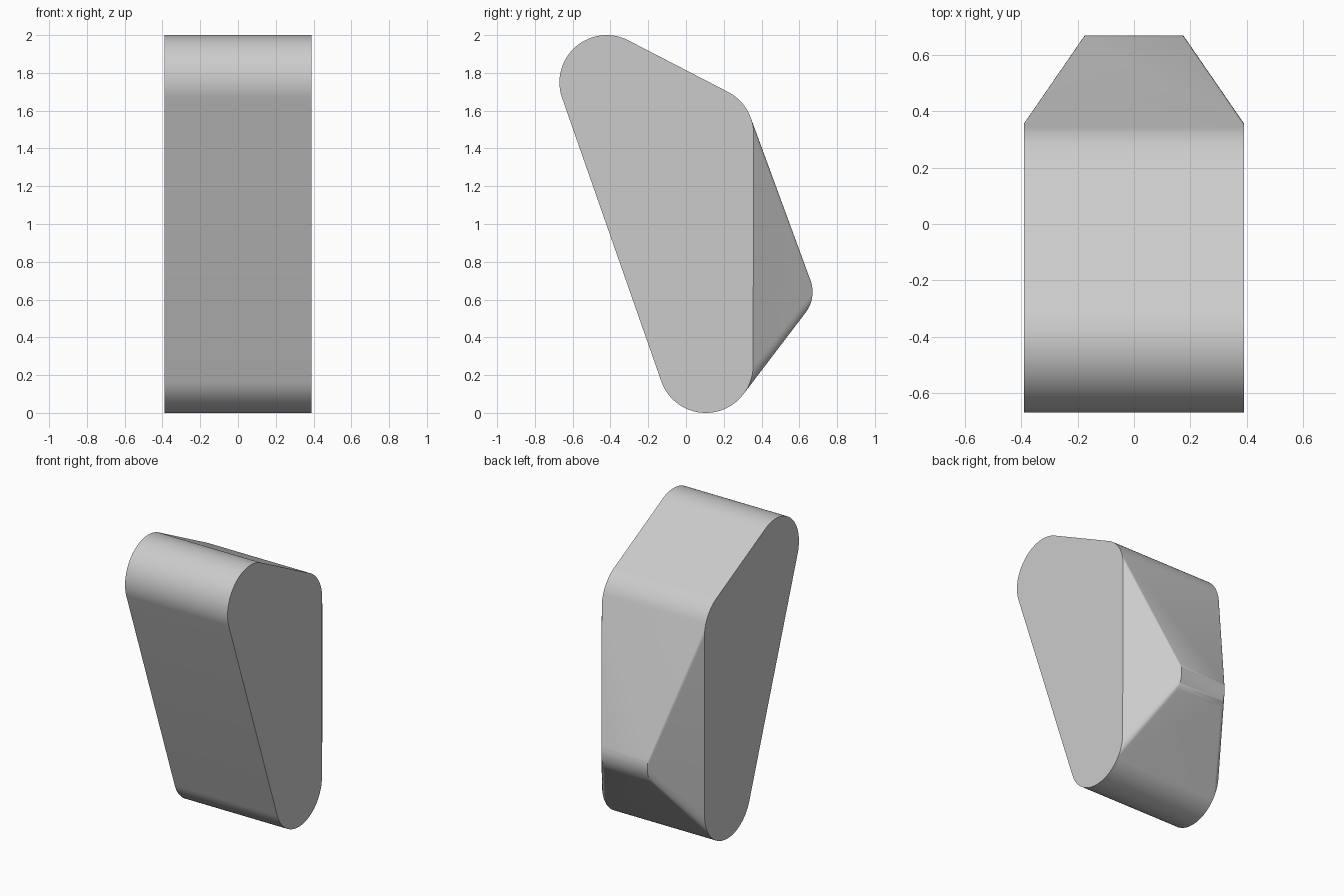
import bpy, bmesh, math

if "Cube" in bpy.data.objects:
    bpy.data.objects.remove(bpy.data.objects["Cube"])

SEG = 96
HALF_WIDTH = 0.39    # side faces
RIDGE_WIDTH = 0.175  # narrower rear ridge


def circle(bm, x, y, z, r):
    """Circle of points in the YZ plane, mirrored to both sides."""
    for i in range(SEG):
        a = 2 * math.pi * i / SEG
        for side in (-1, 1):
            bm.verts.new((side * x, y + r * math.cos(a), z + r * math.sin(a)))


bm = bmesh.new()
# Rounded corners of the side faces
for y, z in ((-0.42, 1.75), (0.105, 0.25), (0.108, 1.477)):
    circle(bm, HALF_WIDTH, y, z, 0.25)
# Rounded rear ridge, tapering from the side faces
circle(bm, RIDGE_WIDTH, 0.49, 0.64, 0.18)

# Skin the rounded corners into one body
hull = bmesh.ops.convex_hull(bm, input=bm.verts[:])
loose = [v for v in bm.verts if not v.link_faces]
bmesh.ops.delete(bm, geom=loose, context='VERTS')
bmesh.ops.dissolve_limit(bm, angle_limit=math.radians(0.3),
                         verts=bm.verts[:], edges=bm.edges[:])
bmesh.ops.recalc_face_normals(bm, faces=bm.faces[:])

mesh = bpy.data.meshes.new("climbing_hold_body")
bm.to_mesh(mesh)
bm.free()
body = bpy.data.objects.new("rounded_wedge_body", mesh)
bpy.context.collection.objects.link(body)
bpy.context.view_layer.objects.active = body
body.select_set(True)
bpy.ops.object.shade_smooth_by_angle(angle=math.radians(25))
